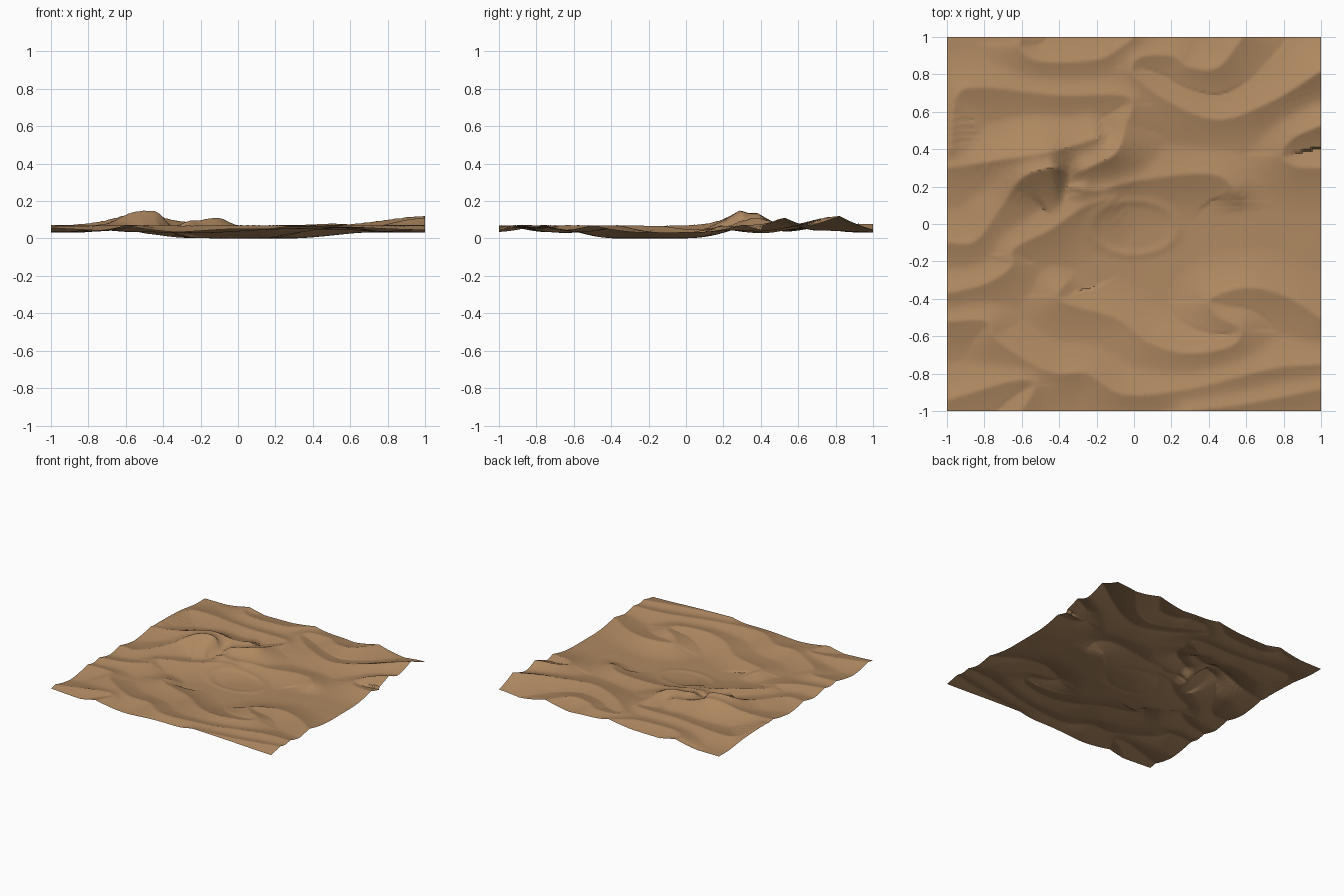
import bpy, bmesh, math
from mathutils import Vector, noise, kdtree

if "Cube" in bpy.data.objects:
    bpy.data.objects.remove(bpy.data.objects["Cube"])

N = 180  # grid cells per side


def gauss(x, y, cx, cy, rx, ry):
    return math.exp(-((x - cx) / rx) ** 2 - ((y - cy) / ry) ** 2)


def smooth(t):
    t = max(0.0, min(1.0, t))
    return t * t * (3 - 2 * t)


def crest_height(x, y):
    # ordinary crests are low; two tall dunes rise in the north-west and north-east
    return (0.038 + 0.078 * gauss(x, y, -0.48, 0.29, 0.24, 0.16)
            + 0.05 * gauss(x, y, -0.12, 0.38, 0.12, 0.12)
            + 0.05 * gauss(x, y, 1.0, 0.8, 0.4, 0.2)
            + 0.035 * gauss(x, y, 1.0, 0.5, 0.2, 0.12))


def on_border(p):
    return max(abs(p.x), abs(p.y)) > 0.97


ridges = []


def ridge(*pts):
    """Smooth crest line through the points; free ends fade out."""
    p = [Vector((a, b, 0)) for a, b in pts]
    p = [2 * p[0] - p[1]] + p + [2 * p[-1] - p[-2]]
    samples = []
    for i in range(1, len(p) - 2):
        a, b, c, d = p[i - 1:i + 3]
        for k in range(20):
            t = k / 20
            samples.append(0.5 * (2 * b + (c - a) * t + (2 * a - 5 * b + 4 * c - d) * t * t
                                  + (3 * b - a - 3 * c + d) * t ** 3))
    samples.append(p[-2].copy())
    tree = kdtree.KDTree(len(samples))
    heights = []
    for i, s in enumerate(samples):
        tree.insert(s, i)
        h = crest_height(s.x, s.y)
        if not on_border(samples[0]):
            h *= smooth((s - samples[0]).length / 0.15)
        if not on_border(samples[-1]):
            h *= smooth((s - samples[-1]).length / 0.15)
        heights.append(h)
    tree.balance()
    ridges.append((tree, heights))


# northern crests
ridge((-0.6, 1), (-0.61, 0.94), (-0.5, 0.87), (-0.2, 0.88), (-0.08, 0.94), (0, 1))
ridge((1, 0.82), (0.72, 0.65), (0.45, 0.56), (0.2, 0.65), (0.0, 0.8), (0.03, 0.89),
      (0.2, 0.9), (0.3, 0.84), (0.45, 0.84), (0.58, 1))
ridge((1, 0.53), (0.85, 0.46), (0.79, 0.37), (0.86, 0.31), (1, 0.3))
ridge((-0.98, 0.4), (-0.95, 0.68), (-0.8, 0.73), (-0.4, 0.69), (-0.03, 0.68),
      (-0.05, 0.52), (-0.1, 0.38), (-0.25, 0.3), (-0.38, 0.23))
ridge((-1, 0.3), (-0.75, 0.34), (-0.4, 0.4), (-0.08, 0.5))
# middle crests
ridge((-1, -0.1), (-0.85, -0.09), (-0.72, 0.08), (-0.62, 0.23), (-0.5, 0.29), (-0.3, 0.31))
ridge((-0.4, 0.21), (-0.2, 0.18), (0, 0.23), (0.38, 0.27), (0.53, 0.2), (0.55, 0.05))
ridge((-1, -0.37), (-0.8, -0.32), (-0.66, -0.23), (-0.64, -0.13), (-0.45, -0.03),
      (-0.25, 0.1), (0, 0.16))
# southern crests
ridge((1, -0.5), (0.8, -0.38), (0.6, -0.34), (0.41, -0.4), (0.45, -0.49), (0.57, -0.56),
      (0.52, -0.65), (0.3, -0.69), (0.1, -0.64), (-0.1, -0.5), (-0.4, -0.4), (-0.3, -0.25))
ridge((-1, -0.52), (-0.79, -0.52), (-0.72, -0.63), (-0.45, -0.79), (-0.25, -0.8),
      (-0.05, -0.91), (0.3, -0.88), (0.75, -0.77), (1, -0.75))
ridge((-1, -0.94), (-0.65, -0.84), (-0.53, -0.86), (-0.6, -1))
ridge((0.28, -1), (0.6, -0.96), (1, -0.88))


def height(x, y):
    # shallow bowl in the middle of a level floor
    z = 0.036 - 0.031 * smooth((0.72 - math.hypot(x, y + 0.12)) / 0.45)
    # sharp crests with concave flanks, steeper on the north side
    total = 0.0
    q = Vector((x, y, 0))
    for tree, heights in ridges:
        co, i, d = tree.find(q)
        h = heights[i]
        w = (0.17 if y > co.y else 0.21) + 1.4 * h
        if d < w:
            total += (h * (1 - d / w) ** 1.8) ** 3
    z += total ** (1 / 3)
    # faint oval rim in the bowl and gentle unevenness
    r = math.hypot(x, (y + 0.02) / 0.62)
    z += 0.005 * math.exp(-((r - 0.23) / 0.035) ** 2)
    return z + 0.003 * noise.noise((x * 3, y * 5, 0.7))


# dune surface
bm = bmesh.new()
bmesh.ops.create_grid(bm, x_segments=N, y_segments=N, size=1)
for v in bm.verts:
    v.co.z = height(v.co.x, v.co.y)
low = min(v.co.z for v in bm.verts)
for v in bm.verts:
    v.co.z -= low
mesh = bpy.data.meshes.new("sand_dunes")
bm.to_mesh(mesh)
bm.free()
dunes = bpy.data.objects.new("sand_dunes", mesh)
bpy.context.collection.objects.link(dunes)

# sand material
sand = bpy.data.materials.new("sand")
sand.diffuse_color = (0.43, 0.25, 0.12, 1)
sand.use_nodes = True
sand.node_tree.nodes["Principled BSDF"].inputs["Base Color"].default_value = sand.diffuse_color
mesh.materials.append(sand)

bpy.context.view_layer.objects.active = dunes
dunes.select_set(True)
bpy.ops.object.shade_smooth_by_angle(angle=math.radians(30))
